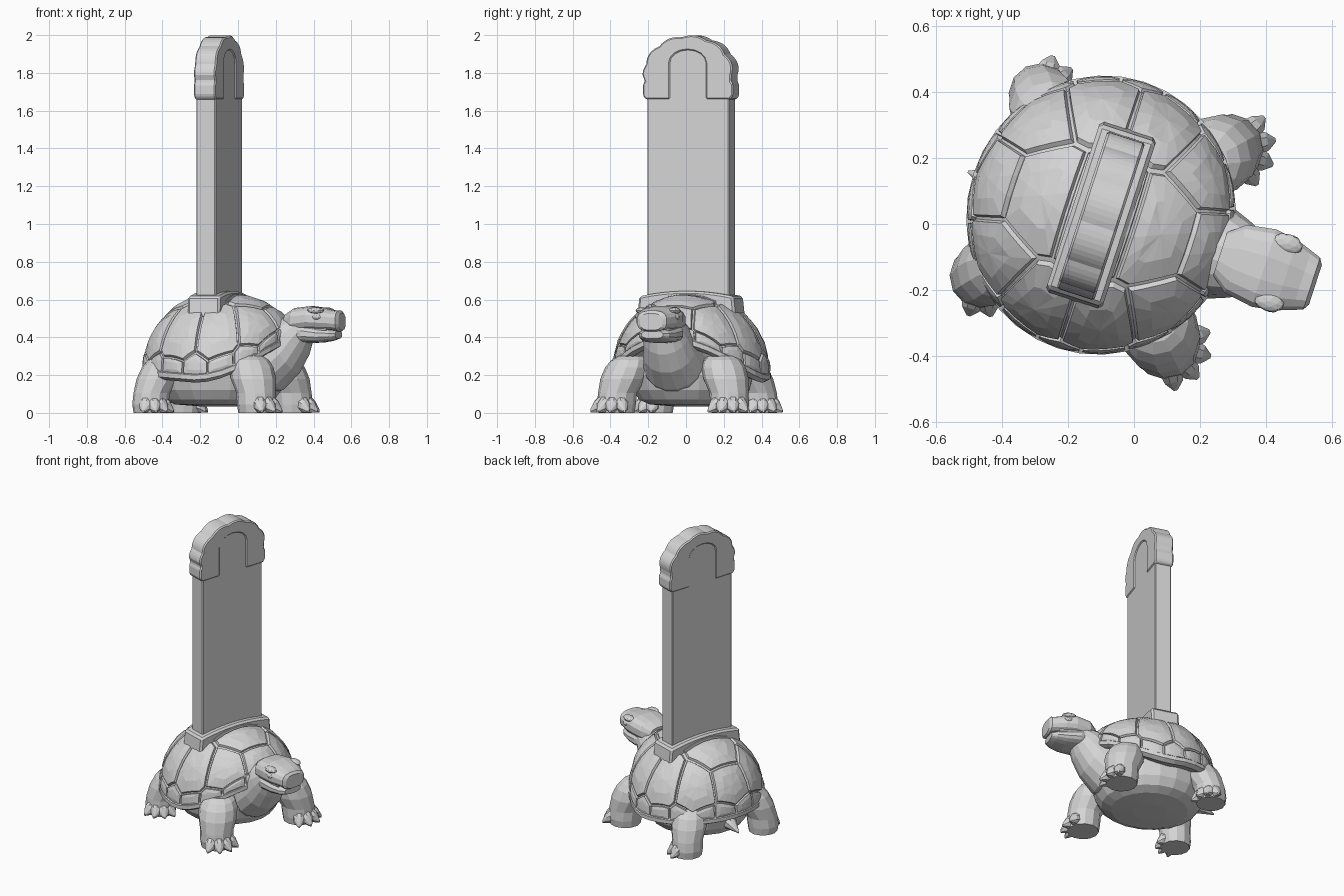
import bpy, bmesh, math
from mathutils import Vector, Matrix

if "Cube" in bpy.data.objects:
    bpy.data.objects.remove(bpy.data.objects["Cube"])

stone = bpy.data.materials.new("grey_stone")
stone.use_nodes = True
stone.diffuse_color = (0.66, 0.66, 0.66, 1)
stone.node_tree.nodes["Principled BSDF"].inputs["Base Color"].default_value = (0.66, 0.66, 0.66, 1)

# Parts are built facing +x, then turned and moved into place
PLACE = Matrix.Translation((-0.1, 0.027, 0)) @ Matrix.Rotation(math.radians(-18), 4, 'Z')


def finish(bm, name, bevel=0):
    bmesh.ops.remove_doubles(bm, verts=bm.verts, dist=0.0005)
    bmesh.ops.recalc_face_normals(bm, faces=bm.faces)
    bm.transform(PLACE)
    mesh = bpy.data.meshes.new(name)
    bm.to_mesh(mesh)
    bm.free()
    mesh.materials.append(stone)
    obj = bpy.data.objects.new(name, mesh)
    bpy.context.collection.objects.link(obj)
    if bevel:
        mod = obj.modifiers.new("Bevel", 'BEVEL')
        mod.width = bevel
        mod.segments = 1
        mod.limit_method = 'ANGLE'


def ring(centre, a, b, n=14, power=1.0):
    pts = []
    for i in range(n):
        t = math.tau * (i + 0.5) / n
        c, s = math.cos(t), math.sin(t)
        c = math.copysign(abs(c) ** power, c)
        s = math.copysign(abs(s) ** power, s)
        pts.append(Vector(centre) + Vector(a) * c + Vector(b) * s)
    return pts


def skin(bm, rings, caps=True):
    rows = [[bm.verts.new(p) for p in r] for r in rings]
    n = len(rows[0])
    for lo, hi in zip(rows, rows[1:]):
        for i in range(n):
            j = (i + 1) % n
            bm.faces.new((lo[i], lo[j], hi[j], hi[i]))
    if caps:
        bm.faces.new(rows[0])
        bm.faces.new(rows[-1])


def extrude_profile(name, pts, half, bevel):
    """Plate from a (y, z) outline, extruded along x."""
    bm = bmesh.new()
    skin(bm, [[Vector((x, y, z)) for y, z in pts] for x in (-half, half)])
    finish(bm, name, bevel)


# ---- Shell: domed plates with grooves between them
def rim_height(c):
    return 0.2 + 0.20 * max(0, c) ** 2 + 0.03 * max(0, -c)


def dome(p, off=0.0):
    r = min(p.length, 1.0)
    d = p.normalized() if r > 1e-6 else Vector((0, 0))
    s, c = math.sin(r * math.pi / 2), math.cos(r * math.pi / 2)
    z0 = rim_height(d.x)
    return Vector((d.x * (0.388 * s + off * s), d.y * (0.405 * s + off * s),
                   z0 + (0.622 - z0) * c + off * c))


def clip(poly, mid, normal):
    out = []
    for p, q in zip(poly, poly[1:] + poly[:1]):
        dp, dq = (p - mid).dot(normal), (q - mid).dot(normal)
        if dp <= 0:
            out.append(p)
        if dp * dq < 0:
            out.append(p.lerp(q, dp / (dp - dq)))
    return out


def on_circle(n, r, shift=0.0):
    return [Vector((math.cos(math.tau * (i + shift) / n), math.sin(math.tau * (i + shift) / n))) * r
            for i in range(n)]


seeds = [Vector((u, 0)) for u in (-0.66, -0.34, 0, 0.34, 0.66)]
for side in (-1, 1):
    seeds += [Vector((u, side * v)) for u, v in ((-0.54, 0.42), (-0.2, 0.62), (0.2, 0.62), (0.54, 0.42))]
seeds += on_circle(18, 1.11, 0.5)

bm = bmesh.new()
for seed in seeds:
    cell = on_circle(36, 1.0)
    for other in seeds:
        if other is not seed:
            cell = clip(cell, (seed + other) / 2, other - seed)
    edge = []
    for p, q in zip(cell, cell[1:] + cell[:1]):
        steps = max(1, math.ceil((q - p).length / 0.13))
        edge += [p.lerp(q, k / steps) for k in range(steps)]
    mid = sum(edge, Vector((0, 0))) / len(edge)
    skin(bm, [[dome(mid.lerp(p, k), off) for p in edge]
              for k, off in ((1, 0), (0.96, 0), (0.91, 0.014), (0.5, 0.018), (0, 0.018))], caps=False)
finish(bm, "shell_plates")

# Lip around the lower edge of the shell
bm = bmesh.new()
lip = []
for scale, drop in ((0.97, -0.02), (1.05, 0), (1.05, 0.025), (0.98, 0.04), (0.7, 0.0)):
    lip.append([Vector((p.x * 0.388 * scale, p.y * 0.405 * scale, rim_height(p.x) - drop))
                for p in on_circle(36, 1.0)])
skin(bm, lip, caps=False)
finish(bm, "shell_lip")

# ---- Body
bm = bmesh.new()
skin(bm, [ring((0.0, 0, z), (r * 1.08, 0, 0), (0, r, 0), 20)
          for z, r in ((0.035, 0.1), (0.045, 0.22), (0.07, 0.275), (0.12, 0.31), (0.2, 0.33), (0.28, 0.32))])
finish(bm, "belly")

# ---- Neck and head
bm = bmesh.new()
skin(bm, [ring((u, 0, z), (0, w, 0), (-h * lean, 0, h * (1 - lean * 0.4)), 16)
          for u, z, w, h, lean in ((0.2, 0.25, 0.19, 0.18, 0.1), (0.3, 0.27, 0.168, 0.17, 0.3),
                                   (0.365, 0.335, 0.146, 0.155, 0.5), (0.42, 0.405, 0.125, 0.128, 0.6),
                                   (0.47, 0.45, 0.105, 0.09, 0.5), (0.62, 0.45, 0.08, 0.04, 0))])
finish(bm, "neck")


def muzzle(name, stations):
    bm = bmesh.new()
    skin(bm, [ring((u, 0, z), (0, w, 0), (0, 0, h), 16, 0.75) for u, z, w, h in stations])
    finish(bm, name)


muzzle("head_top", ((0.38, 0.475, 0.07, 0.05), (0.43, 0.49, 0.11, 0.066), (0.52, 0.5, 0.125, 0.066),
                    (0.59, 0.495, 0.114, 0.062), (0.64, 0.49, 0.096, 0.054), (0.672, 0.486, 0.084, 0.056),
                    (0.684, 0.482, 0.064, 0.045)))
muzzle("lower_jaw", ((0.41, 0.43, 0.09, 0.055), (0.49, 0.42, 0.116, 0.05), (0.57, 0.412, 0.104, 0.041),
                     (0.635, 0.412, 0.085, 0.03), (0.665, 0.414, 0.06, 0.021)))


def blob(name, centre, size):
    bm = bmesh.new()
    bmesh.ops.create_icosphere(bm, subdivisions=2, radius=1,
                               matrix=Matrix.Translation(centre) @ Matrix.Diagonal((*size, 1)))
    finish(bm, name)


# ---- Legs, toes and eyes on both sides
def leg(name, side, foot, hip, girth, aim, reach):
    bm = bmesh.new()
    rings = []
    for t, r in ((0, 0.8), (0.15, 0.86), (0.35, 0.86), (0.6, 1.0), (0.8, 0.98), (0.93, 0.84), (1, 0.6)):
        c = Vector(foot).lerp(Vector(hip), max(0, t - 0.3) / 0.7)
        r *= girth
        rings.append(ring((c.x, c.y * side, t * 0.3), (r, 0, 0), (0, r, 0), 12))
    skin(bm, rings)
    for angle in (-48, -16, 16, 48):
        a = math.radians(aim + angle)
        d = Vector((math.cos(a), math.sin(a) * side, 0))
        across = Vector((-d.y, d.x, 0))
        base = Vector((foot[0], foot[1] * side, 0))
        skin(bm, [ring(base + d * s * reach + Vector((0, 0, z)), across * w, (0, 0, h), 8)
                  for s, z, w, h in ((0.35, 0.05, 0.03, 0.05), (0.66, 0.045, 0.037, 0.045),
                                     (0.82, 0.034, 0.03, 0.034), (1.0, 0.01, 0.006, 0.01))])
    finish(bm, name)


for side, label in ((1, "left"), (-1, "right")):
    leg("front_leg_" + label, side, (0.31, 0.315), (0.25, 0.25), 0.12, 12, 0.14)
    leg("rear_leg_" + label, side, (-0.288, 0.29), (-0.22, 0.21), 0.112, 42, 0.125)
    blob("eye_" + label, (0.575, side * 0.106, 0.508), (0.026, 0.016, 0.017))
    blob("brow_" + label, (0.565, side * 0.092, 0.541), (0.048, 0.03, 0.018))

bm = bmesh.new()
skin(bm, [ring((u, 0, z), (0, r, 0), (0, 0, r), 8)
          for u, z, r in ((-0.28, 0.17, 0.07), (-0.36, 0.14, 0.035), (-0.425, 0.11, 0.004))])
finish(bm, "tail")

# ---- Upright slab, its socket and its carved crown
arch = [(0.262 * k / 6, 0.645 - 0.028 * (k / 6) ** 2) for k in range(6, -7, -1)]
extrude_profile("slab_socket", [(-0.275, 0.5), (0.275, 0.5)] + arch, 0.09, 0.012)
core = [(0.19 * math.cos(math.pi * k / 10), 1.8 + 0.16 * math.sin(math.pi * k / 10)) for k in range(11)]
extrude_profile("slab", [(-0.228, 0.5), (0.228, 0.5), (0.228, 1.7)] + core + [(-0.228, 1.7)], 0.054, 0.006)

outline = [(0.235, 1.66), (0.25, 1.68), (0.25, 1.74), (0.24, 1.755)]
steps = 44
for k in range(steps + 1):
    t = math.pi * k / steps
    ripple = 1 - 0.045 * (1 - abs(math.sin(t * 5.5)))
    outline.append((0.253 * ripple * math.cos(t), 1.79 + 0.21 * ripple * math.sin(t)))
outline += [(-y, z) for y, z in reversed(outline[:4])]
notch = [(0.1 * math.cos(math.pi * k / 8), 1.85 + 0.07 * math.sin(math.pi * k / 8)) for k in range(8, -1, -1)]
extrude_profile("carved_crown", outline + [(-0.1, 1.66)] + notch + [(0.1, 1.66)], 0.06, 0.007)
